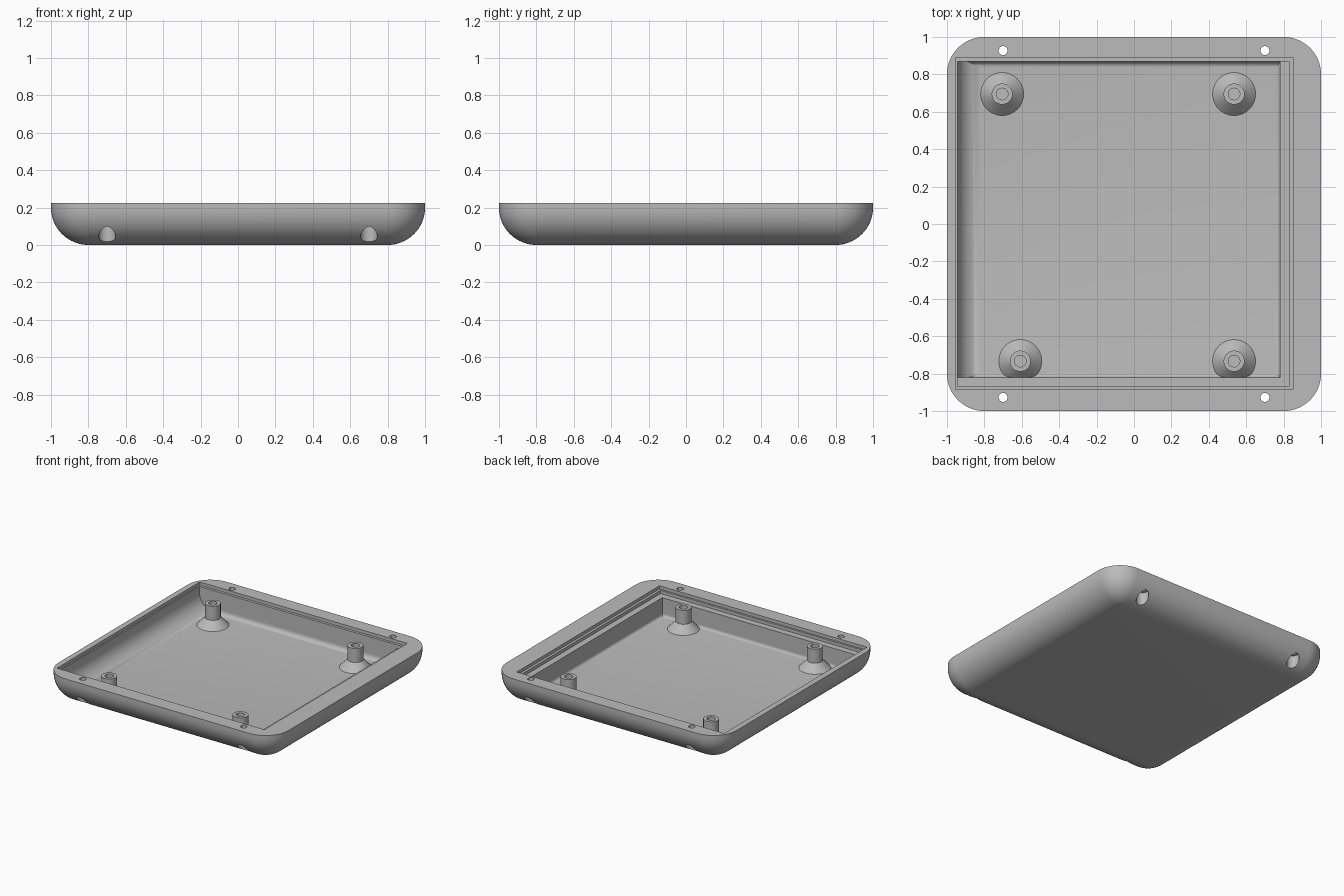
import bpy, bmesh, math

if "Cube" in bpy.data.objects:
    bpy.data.objects.remove(bpy.data.objects["Cube"], do_unlink=True)

HEIGHT, FLOOR, RADIUS = 0.225, 0.03, 0.2

grey = bpy.data.materials.new("plain_grey")
grey.use_nodes = True
grey.diffuse_color = (0.5, 0.5, 0.5, 1)
grey.node_tree.nodes["Principled BSDF"].inputs["Base Color"].default_value = (0.5, 0.5, 0.5, 1)


def skin(name, loops):
    """Solid made by bridging rings of equal length and capping both ends."""
    bm = bmesh.new()
    rings = [[bm.verts.new(p) for p in loop] for loop in loops]
    n = len(rings[0])
    for a, b in zip(rings, rings[1:]):
        for i in range(n):
            j = (i + 1) % n
            bm.faces.new((a[i], a[j], b[j], b[i]))
    bm.faces.new(rings[0])
    bm.faces.new(rings[-1])
    bmesh.ops.remove_doubles(bm, verts=bm.verts, dist=1e-5)
    bmesh.ops.recalc_face_normals(bm, faces=bm.faces)
    mesh = bpy.data.meshes.new(name)
    bm.to_mesh(mesh)
    bm.free()
    mesh.materials.append(grey)
    obj = bpy.data.objects.new(name, mesh)
    bpy.context.collection.objects.link(obj)
    return obj


def circle(x, y, z, r, n=40):
    return [(x + r * math.cos(math.tau * i / n), y + r * math.sin(math.tau * i / n), z)
            for i in range(n)]


def rounded_square(z, r, steps=14):
    points = []
    for q, (sx, sy) in enumerate([(1, 1), (-1, 1), (-1, -1), (1, -1)]):
        for i in range(steps + 1):
            a = math.pi / 2 * (q + i / steps)
            points.append((sx * 0.8 + r * math.cos(a), sy * 0.8 + r * math.sin(a), z))
    return points


def rectangle(x0, x1, y0, y1, z):
    return [(x0, y0, z), (x1, y0, z), (x1, y1, z), (x0, y1, z)]


def select_only(obj):
    bpy.ops.object.select_all(action='DESELECT')
    obj.select_set(True)
    bpy.context.view_layer.objects.active = obj


def cut(target, cutter):
    cutter.hide_render = True
    mod = target.modifiers.new("cut", 'BOOLEAN')
    mod.operation, mod.solver, mod.object = 'DIFFERENCE', 'EXACT', cutter
    select_only(target)
    bpy.ops.object.modifier_apply(modifier=mod.name)
    bpy.data.objects.remove(cutter, do_unlink=True)


def smooth(obj):
    select_only(obj)
    bpy.ops.object.shade_smooth_by_angle(angle=math.radians(30))


# Outer tray: rounded square with a full round bottom edge
outer = []
for i in range(17):
    a = math.pi / 2 * i / 16
    outer.append(rounded_square(RADIUS * (1 - math.cos(a)), max(RADIUS * math.sin(a), 1e-7)))
outer.append(rounded_square(HEIGHT, RADIUS))
tray = skin("tray", outer)


# Cavity: stepped lid recess, then walls with filleted feet
def foot(r, h):
    return r - math.sqrt(r * r - (r - h) ** 2) if h < r else 0


cavity = [rectangle(-0.955, 0.85, -0.885, 0.89, z) for z in (HEIGHT + 0.05, 0.2)]
cavity += [rectangle(-0.945, 0.83, -0.87, 0.87, z) for z in (0.2, 0.175)]
cavity.append(rectangle(-0.945, 0.78, -0.82, 0.87, 0.175))
for i in range(15):
    h = 0.125 * (1 - math.sin(math.pi / 2 * i / 14))
    cavity.append(rectangle(-0.945 + foot(0.125, h), 0.78 - foot(0.02, h),
                            -0.82 + foot(0.02, h), 0.87 - foot(0.035, h), FLOOR + h))
cut(tray, skin("cavity_cutter", cavity))

# Screw holes with wide pockets opening through the underside curve
for sx in (-1, 1):
    for sy in (-1, 1):
        x, y = sx * 0.7, sy * 0.927
        stations = ((-0.05, 0.045), (0.12, 0.045), (0.12, 0.024), (0.3, 0.024))
        cut(tray, skin("screw_cutter", [circle(x, y, z, r) for z, r in stations]))
smooth(tray)

# Standoffs: conical foot, post and blind centre hole
profile = ((0.02, 0.115), (FLOOR, 0.115), (0.09, 0.056), (0.2, 0.056), (0.2, 0.031), (0.08, 0.031))
posts = {"back_right": (-0.705, 0.695), "back_left": (0.535, 0.695),
         "front_left": (0.535, -0.733), "front_right": (-0.608, -0.733)}
for place, (x, y) in posts.items():
    smooth(skin(place + "_standoff", [circle(x, y, z, r) for z, r in profile]))
